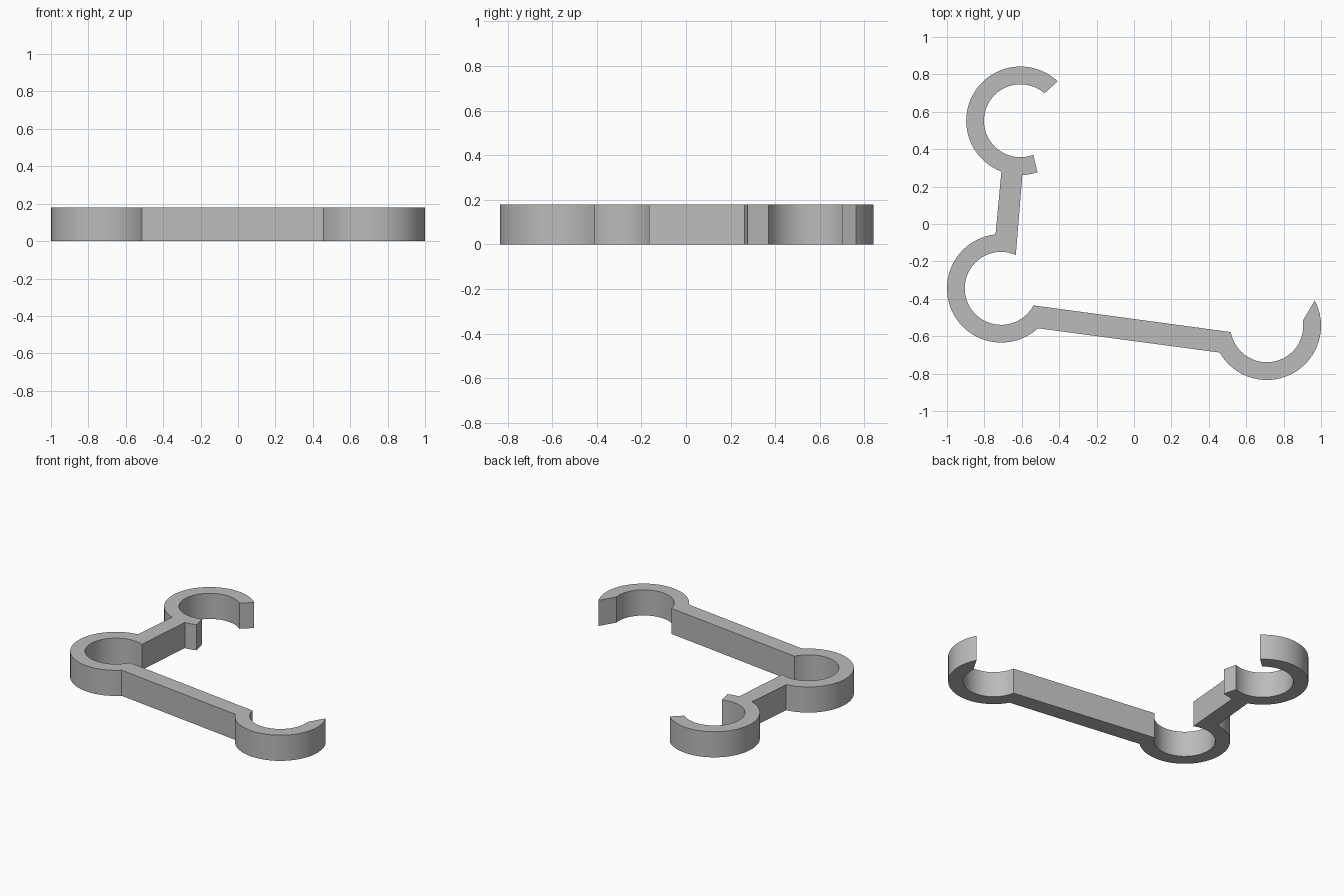
import bpy, bmesh
from math import cos, sin, radians, ceil

cube = bpy.data.objects.get("Cube")
if cube:
    bpy.data.objects.remove(cube, do_unlink=True)

HEIGHT = 0.18
OUTER, INNER = 0.29, 0.195
UPPER = (-0.607, 0.552)    # clip at the end of the short arm
CORNER = (-0.71, -0.344)   # ring joining both arms
LOWER = (0.71, -0.544)     # clip at the end of the long arm


def arc(centre, radius, start, end, step=5):
    n = max(1, ceil(abs(end - start) / step))
    angles = [radians(start + (end - start) * i / n) for i in range(n + 1)]
    return [(centre[0] + radius * cos(a), centre[1] + radius * sin(a)) for a in angles]


# Outline: consecutive arcs are joined by the straight arm sides and clip tips
outline = (
    arc(CORNER, INNER, 66.4, 332.1)
    + arc(LOWER, INNER, 190, 368.3)
    + arc(LOWER, OUTER, 27.8, -150.4)
    + arc(CORNER, OUTER, 312.6, 96)
    + arc(UPPER, OUTER, 249.4, 46.7)
    + arc(UPPER, INNER, 48.8, 290.6)
    + arc(UPPER, OUTER, 288.4, 272)
)

# Extrude the outline into the flat bracket
bm = bmesh.new()
base = bm.faces.new([bm.verts.new((x, y, 0)) for x, y in outline])
result = bmesh.ops.extrude_face_region(bm, geom=[base], use_keep_orig=True)
top = [v for v in result["geom"] if isinstance(v, bmesh.types.BMVert)]
bmesh.ops.translate(bm, verts=top, vec=(0, 0, HEIGHT))
bmesh.ops.recalc_face_normals(bm, faces=bm.faces)
mesh = bpy.data.meshes.new("clip_bracket")
bm.to_mesh(mesh)
bm.free()
bracket = bpy.data.objects.new("clip_bracket", mesh)
bpy.context.collection.objects.link(bracket)

# Plain grey material
grey = bpy.data.materials.new("plain_grey")
grey.use_nodes = True
grey.diffuse_color = (0.5, 0.5, 0.5, 1)
grey.node_tree.nodes["Principled BSDF"].inputs["Base Color"].default_value = (0.5, 0.5, 0.5, 1)
mesh.materials.append(grey)

# Smooth the round walls, keep the rims and corners sharp
bpy.ops.object.select_all(action="DESELECT")
bracket.select_set(True)
bpy.context.view_layer.objects.active = bracket
bpy.ops.object.shade_smooth_by_angle(angle=radians(15))
